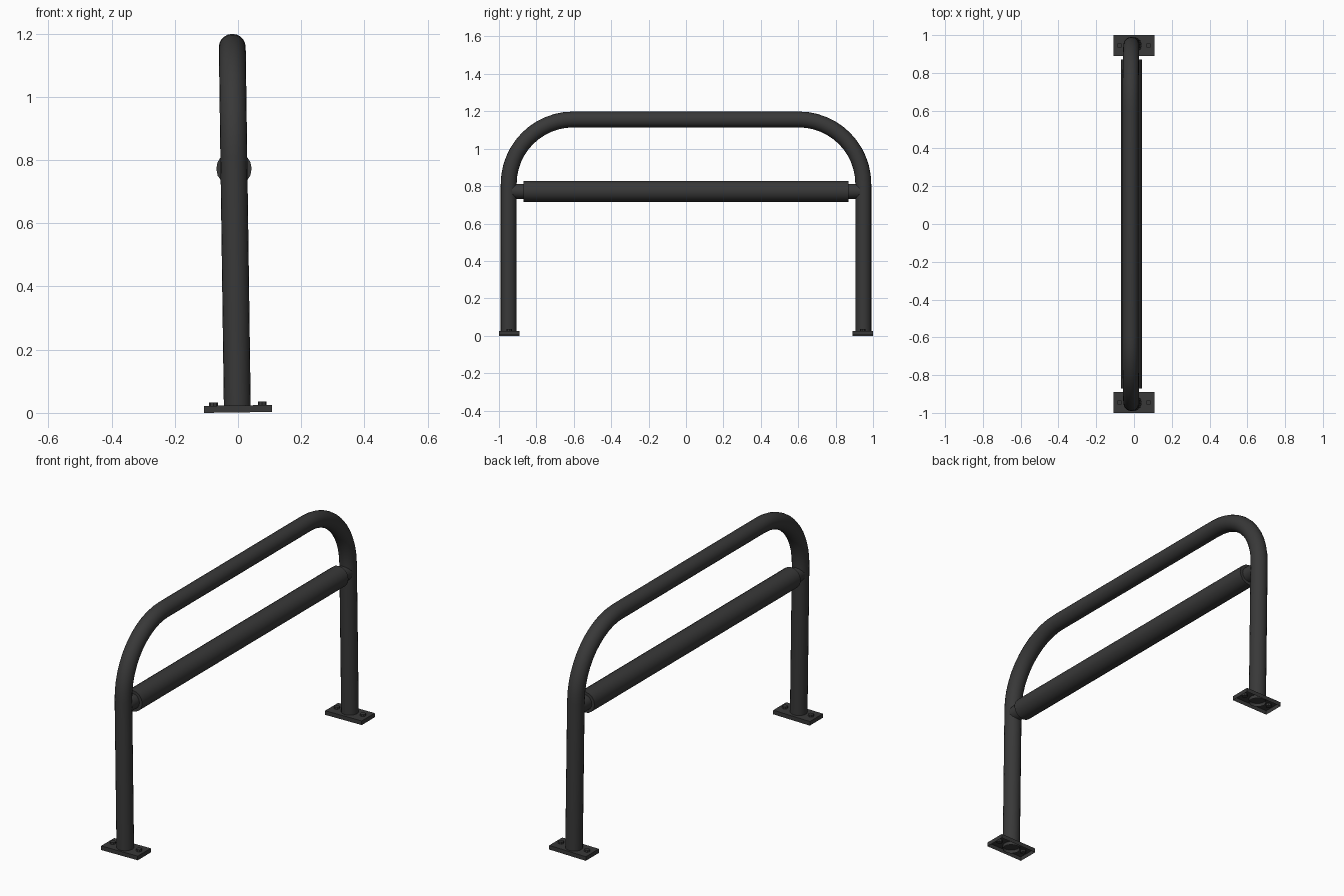
import bpy, bmesh, math
from mathutils import Matrix, Vector

if "Cube" in bpy.data.objects:
    bpy.data.objects.remove(bpy.data.objects["Cube"])

# whole rack leans very slightly towards -x
TILT = Matrix.Translation((0, 0, 0.0015)) @ Matrix.Rotation(math.radians(-0.8), 4, 'Y')

steel = bpy.data.materials.new("dark grey steel")
steel.diffuse_color = (0.04, 0.04, 0.04, 1)
steel.use_nodes = True
steel.node_tree.nodes["Principled BSDF"].inputs["Base Color"].default_value = steel.diffuse_color


def add(name, bm, smooth=True):
    bmesh.ops.recalc_face_normals(bm, faces=bm.faces)
    bm.transform(TILT)
    me = bpy.data.meshes.new(name)
    bm.to_mesh(me)
    bm.free()
    me.materials.append(steel)
    ob = bpy.data.objects.new(name, me)
    bpy.context.collection.objects.link(ob)
    if smooth:
        bpy.ops.object.select_all(action='DESELECT')
        ob.select_set(True)
        bpy.context.view_layer.objects.active = ob
        bpy.ops.object.shade_smooth_by_angle(angle=math.radians(35))
    return ob


def cylinder(name, loc, r, depth, sides, axis='Z', caps=True):
    bm = bmesh.new()
    rot = Matrix.Rotation(math.pi / 2, 4, 'X') if axis == 'Y' else Matrix()
    bmesh.ops.create_cone(bm, cap_ends=caps, segments=sides, radius1=r, radius2=r,
                          depth=depth, matrix=Matrix.Translation(loc) @ rot)
    return add(name, bm)


# bent tube: rings swept along the hoop path in the yz plane
R, Y, TOP, r, N = 0.345, 0.948, 1.155, 0.0425, 20
half = [(Y, 0.004, 0.0)]
for i in range(13):
    a = math.pi / 2 * i / 12
    half.append((Y - R + R * math.cos(a), TOP - R + R * math.sin(a), a))
path = half + [(-y, z, math.pi - a) for y, z, a in reversed(half)]
bm = bmesh.new()
rings = []
for y, z, a in path:
    out = Vector((0, math.cos(a), math.sin(a)))
    rings.append([bm.verts.new(Vector((-0.002, y, z)) + out * r * math.cos(t)
                               + Vector((r * math.sin(t), 0, 0)))
                  for t in (2 * math.pi * k / N for k in range(N))])
for p, q in zip(rings, rings[1:]):
    for k in range(N):
        j = (k + 1) % N
        bm.faces.new((p[k], p[j], q[j], q[k]))
add("hoop_tube", bm)

# crossbar: thin core between the legs, thick sleeve around it
cylinder("crossbar_core", (-0.002, 0, 0.771), 0.04, 1.86, 16, 'Y')
cylinder("crossbar_sleeve", (-0.002, 0, 0.771), 0.056, 1.74, 16, 'Y')

# base plates (open underneath) with two bolts each
for side, s in (("front", -1), ("back", 1)):
    bm = bmesh.new()
    bmesh.ops.create_cube(bm, size=1, matrix=Matrix.Translation((0, s * 0.945, 0.011))
                          @ Matrix.Diagonal((0.216, 0.11, 0.022, 1)))
    bm.normal_update()
    top_only = [f for f in bm.faces if f.normal.z < -0.9]
    bmesh.ops.delete(bm, geom=top_only, context='FACES_ONLY')
    add(side + "_base_plate", bm, False)
    for label, x in (("left", -0.077), ("right", 0.077)):
        cylinder(f"{side}_{label}_bolt", (x, s * 0.945, 0.021), 0.014, 0.024, 8)
